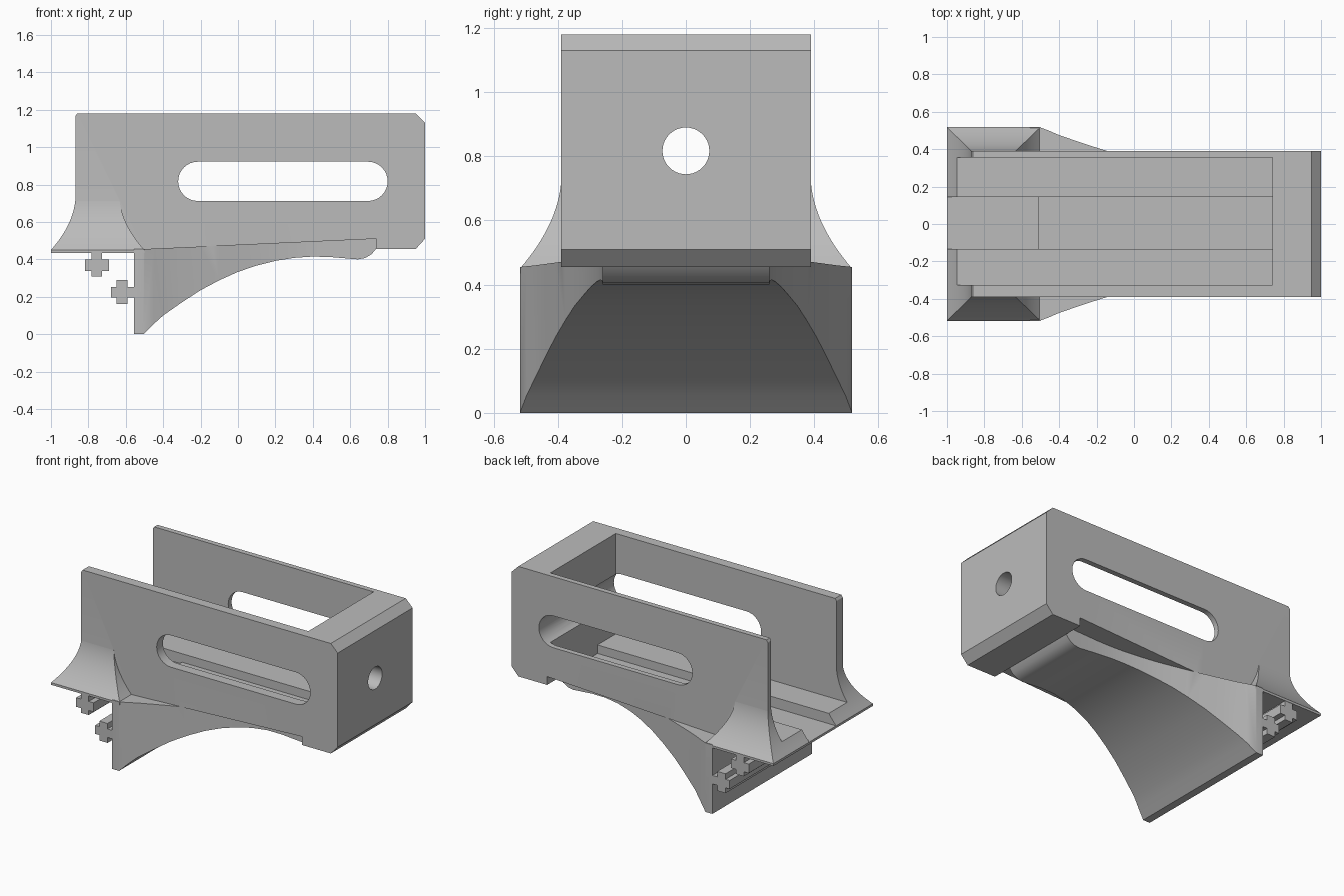
import bpy, bmesh, math

cube = bpy.data.objects.get("Cube")
if cube:
    bpy.data.objects.remove(cube, do_unlink=True)

grey = bpy.data.materials.new("plain_grey")
grey.use_nodes = True
COLOR = (0.5, 0.5, 0.5, 1)
grey.diffuse_color = COLOR
grey.node_tree.nodes["Principled BSDF"].inputs["Base Color"].default_value = COLOR


def loft(name, rings):
    """Closed solid skinned through rings with equal point counts."""
    bm = bmesh.new()
    loops = [[bm.verts.new(p) for p in ring] for ring in rings]
    n = len(loops[0])
    for a, b in zip(loops, loops[1:]):
        for i in range(n):
            j = (i + 1) % n
            bm.faces.new((a[i], a[j], b[j], b[i]))
    bm.faces.new(loops[0])
    bm.faces.new(loops[-1])
    bmesh.ops.recalc_face_normals(bm, faces=bm.faces)
    mesh = bpy.data.meshes.new(name)
    bm.to_mesh(mesh)
    bm.free()
    mesh.materials.append(grey)
    obj = bpy.data.objects.new(name, mesh)
    bpy.context.collection.objects.link(obj)
    return obj


def extrude_y(name, profile, y0, y1):
    return loft(name, [[(x, y, z) for x, z in profile] for y in (y0, y1)])


def box(name, x0, x1, y0, y1, z0, z1):
    return extrude_y(name, [(x0, z0), (x1, z0), (x1, z1), (x0, z1)], y0, y1)


def combine(target, other, operation):
    mod = target.modifiers.new(operation, 'BOOLEAN')
    mod.operation = operation
    mod.solver = 'EXACT'
    mod.object = other
    bpy.context.view_layer.objects.active = target
    bpy.ops.object.modifier_apply(modifier=mod.name)
    bpy.data.objects.remove(other, do_unlink=True)


# Main housing with chamfered end block and sloping underside
housing = extrude_y("housing", [
    (-.87, .442), (-.5, .453), (.74, .51), (.74, .455), (.95, .455), (1, .51),
    (1, 1.13), (.95, 1.18), (-.86, 1.18), (-.87, 1.165)], -.39, .39)

# Flared skirt with concave sides and a thin lip
rings = []
STEPS = 16
for k in range(-1, STEPS + 1):
    t = max(k, 0) / STEPS
    z = .435 if k < 0 else .45 + .3 * t
    f = (1 - t) ** 2
    x0, x1, y = -.868 - .132 * f, -.635 + .135 * f, .388 + .13 * f
    rings.append([(x0, -y, z), (x1, -y, z), (x1, y, z), (x0, y, z)])
combine(housing, loft("flared_skirt", rings), 'UNION')

# Arched wedge tapering under the housing: x, bottom height, half width
STATIONS = [(-.555, 0, .518), (-.505, 0, .518), (-.45, .055, .497), (-.4, .1, .475),
            (-.3, .17, .441), (-.2, .235, .408), (-.1, .288, .377), (0, .333, .348),
            (.1, .367, .32), (.2, .392, .298), (.3, .408, .28), (.4, .415, .268),
            (.5, .412, .262), (.64, .4, .26), (.68, .407, .26), (.715, .428, .26),
            (.745, .465, .26)]
rings = []
for x, z, w in STATIONS:
    top = .455 + .045 * max(0, x + .5)
    rings.append([(x, -w, z), (x, w, z), (x, w, top), (x, -w, top)])
combine(housing, loft("arched_wedge", rings), 'UNION')


# Cross-section rails under the lip and on the wedge face
def rail(name, cx, cz, turn):
    half, arm, root = .028, .064, .08
    pts = [(-half, root), (-half, .03), (-arm, .03), (-arm, -.03), (-half, -.03),
           (-half, -.06), (half, -.06), (half, -.03), (arm, -.03), (arm, .03),
           (half, .03), (half, root)]
    if turn:
        pts = [(v, u) for u, v in pts]
    return extrude_y(name, [(cx + u, cz + v) for u, v in pts], -.516, .516)


combine(housing, rail("lip_rail", -.755, .368, False), 'UNION')
combine(housing, rail("face_rail", -.62, .225, True), 'UNION')

# Open bay, and the shallow channel along its floor
combine(housing, box("bay_cut", -1.2, .74, -.325, .355, .518, 1.4), 'DIFFERENCE')
combine(housing, box("channel_cut", -1.2, -.51, -.135, .145, .45, .6), 'DIFFERENCE')
combine(housing, box("channel_cut_inner", -.52, .74, -.135, .145, .462, .6), 'DIFFERENCE')

# Rounded slot through both side walls
slot = []
for cx, start in ((.695, -90), (-.215, 90)):
    for k in range(17):
        a = math.radians(start + k * 180 / 16)
        slot.append((cx + .105 * math.cos(a), .817 + .105 * math.sin(a)))
combine(housing, extrude_y("slot_cut", slot, -1, 1), 'DIFFERENCE')

# Round hole through the end block
hole = [[(x, .073 * math.cos(k * math.pi / 20), .817 + .073 * math.sin(k * math.pi / 20))
         for k in range(40)] for x in (.5, 1.2)]
combine(housing, loft("hole_cut", hole), 'DIFFERENCE')

# Smooth curves, sharp edges
bpy.ops.object.select_all(action='DESELECT')
housing.select_set(True)
bpy.context.view_layer.objects.active = housing
bpy.ops.object.shade_smooth_by_angle(angle=math.radians(25))
